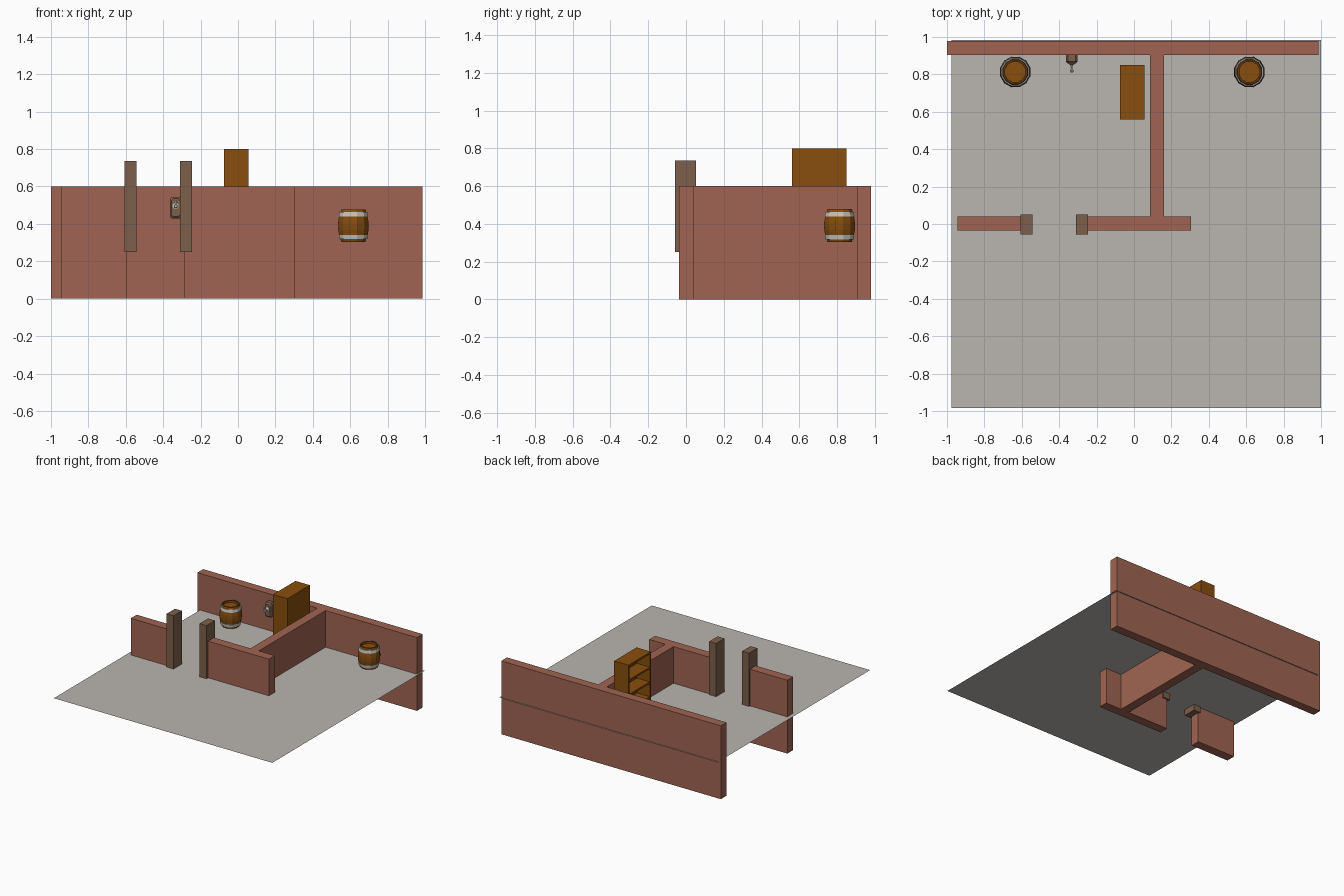
import bpy, bmesh, math
from mathutils import Matrix

if "Cube" in bpy.data.objects:
    bpy.data.objects.remove(bpy.data.objects["Cube"])


def mat(name, r, g, b):
    m = bpy.data.materials.new(name)
    lin = [((c / 255 + 0.055) / 1.055) ** 2.4 for c in (r, g, b)]
    m.diffuse_color = (*lin, 1)
    m.use_nodes = True
    m.node_tree.nodes["Principled BSDF"].inputs["Base Color"].default_value = m.diffuse_color
    return m


BRICK = mat("red_brick", 160, 100, 82)
STONE = mat("grey_floor", 186, 182, 176)
POST = mat("post_brown", 124, 96, 76)
WOOD = mat("warm_wood", 136, 78, 14)
METAL = mat("light_metal", 200, 198, 192)
DARK = mat("dark_wood", 92, 58, 24)


def finish(name, bm, mats):
    bmesh.ops.recalc_face_normals(bm, faces=bm.faces)
    me = bpy.data.meshes.new(name)
    bm.to_mesh(me)
    bm.free()
    for m in mats:
        me.materials.append(m)
    ob = bpy.data.objects.new(name, me)
    bpy.context.collection.objects.link(ob)
    return ob


def add_box(bm, x0, x1, y0, y1, z0, z1):
    M = Matrix.Translation(((x0 + x1) / 2, (y0 + y1) / 2, (z0 + z1) / 2))
    M = M @ Matrix.Diagonal((x1 - x0, y1 - y0, z1 - z0, 1))
    bmesh.ops.create_cube(bm, size=1, matrix=M)


def boxes(name, m, *dims):
    bm = bmesh.new()
    for d in dims:
        add_box(bm, *d)
    return finish(name, bm, [m])


def lathe(name, profile, n, matrix, mats, rule=lambda i: 0):
    """Closed surface of revolution about z; rule(i) colours profile segment i."""
    bm = bmesh.new()
    rings = []
    for r, z in profile:
        rings.append([bm.verts.new(matrix @ Matrix.Rotation(2 * math.pi * (k + 0.5) / n, 4, 'Z')
                                   @ Matrix.Translation((r, 0, z)).to_translation()) for k in range(n)])
    for i, (a, b) in enumerate(zip(rings, rings[1:])):
        for k in range(n):
            f = bm.faces.new((a[k], a[(k + 1) % n], b[(k + 1) % n], b[k]))
            f.material_index = rule(i)
    bm.faces.new(rings[0])
    bm.faces.new(rings[-1])
    return finish(name, bm, mats)


# floor sheet, cutting the walls at half height
bm = bmesh.new()
bm.faces.new([bm.verts.new(p) for p in
              ((-0.977, -0.985, 0.3), (1, -0.985, 0.3), (1, 0.985, 0.3), (-0.977, 0.985, 0.3))])
finish("floor", bm, [STONE])

# walls
boxes("back_wall", BRICK, (-1, 0.987, 0.904, 0.978, 0, 0.6))
boxes("partition_wall", BRICK, (0.085, 0.16, 0.04, 0.904, 0, 0.6))
boxes("front_wall_left", BRICK, (-0.945, -0.595, -0.036, 0.04, 0, 0.6))
boxes("front_wall_right", BRICK, (-0.29, 0.305, -0.036, 0.04, 0, 0.6))

# doorway posts
for side, x0 in (("left", -0.607), ("right", -0.309)):
    boxes("door_post_" + side, POST, (x0, x0 + 0.063, -0.057, 0.052, 0.25, 0.735))

# bookcase, open towards -x
X0, X1, Y0, Y1, Z0, Z1 = -0.075, 0.055, 0.56, 0.85, 0.302, 0.8
T = 0.015
parts = [(X1 - T, X1, Y0, Y1, Z0, Z1),
         (X0, X1 - T, Y0, Y0 + T, Z0, Z1),
         (X0, X1 - T, Y1 - T, Y1, Z0, Z1)]
for i in range(5):
    z = Z0 + (Z1 - Z0 - T) * i / 4
    parts.append((X0, X1 - T, Y0 + T, Y1 - T, z, z + T))
boxes("bookcase", WOOD, *parts)

# barrels: bulged staves, two raised hoops, recessed lid
profile = [(0.066, 0.303), (0.071, 0.318), (0.077, 0.318), (0.081, 0.342), (0.078, 0.342),
           (0.083, 0.37), (0.084, 0.391), (0.083, 0.412), (0.078, 0.44), (0.081, 0.44),
           (0.077, 0.464), (0.071, 0.464), (0.067, 0.478), (0.056, 0.478), (0.056, 0.462)]
HOOP = (1, 2, 3, 8, 9, 10)
for side, x in (("left", -0.635), ("right", 0.617)):
    at = Matrix.Translation((x, 0.813, 0))
    lathe("barrel_" + side, profile, 12, at, [WOOD, METAL, DARK],
          lambda i: 1 if i in HOOP else 2 if i == 12 else 0)
    # dark seams between the staves
    bm = bmesh.new()
    for k in range(12):
        R = at @ Matrix.Rotation(2 * math.pi * (k + 0.5) / 12, 4, 'Z')
        prev = None
        for r, z in profile[4:9]:
            pair = [bm.verts.new(R @ Matrix.Translation((r + 0.0006, s, z)).to_translation())
                    for s in (-0.0015, 0.0015)]
            if prev:
                bm.faces.new((prev[0], prev[1], pair[1], pair[0]))
            prev = pair
    finish("stave_seams_" + side, bm, [DARK])

# wall fixture: chamfered mount with a metal knob pointing to -y
bm = bmesh.new()
outline = []
for y, w, h in ((0.905, 0.031, 0.058), (0.868, 0.031, 0.058), (0.858, 0.022, 0.048)):
    c = 0.01
    pts = [(w, h - c), (w - c, h), (c - w, h), (-w, h - c),
           (-w, c - h), (c - w, -h), (w - c, -h), (w, c - h)]
    outline.append([bm.verts.new((-0.333 + px, y, 0.487 + pz)) for px, pz in pts])
for a, b in zip(outline, outline[1:]):
    for k in range(8):
        bm.faces.new((a[k], a[(k + 1) % 8], b[(k + 1) % 8], b[k]))
bm.faces.new(outline[0])
bm.faces.new(outline[-1])
finish("wall_mount", bm, [POST])

to_front = Matrix.Translation((-0.333, 0.859, 0.495)) @ Matrix.Rotation(math.pi / 2, 4, 'X')
lathe("metal_knob", [(0.017, -0.002), (0.017, 0.004), (0.006, 0.010), (0.005, 0.030),
                     (0.010, 0.036), (0.011, 0.042), (0.007, 0.050)], 10, to_front, [METAL])
boxes("metal_lever", METAL, (-0.338, -0.328, 0.812, 0.822, 0.495, 0.528))
